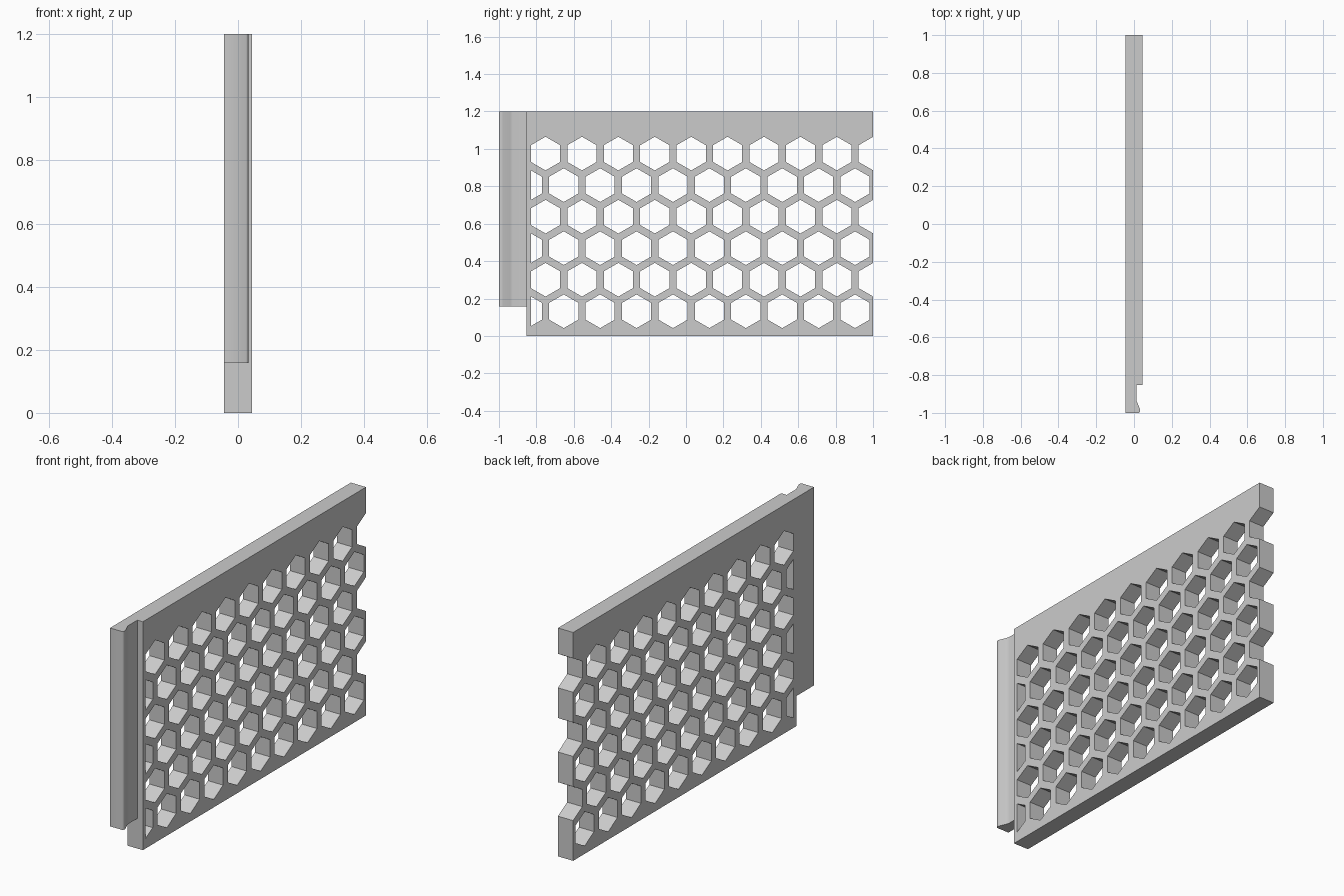
import bpy, bmesh, math

default = bpy.data.objects.get("Cube")
if default:
    bpy.data.objects.remove(default, do_unlink=True)

HALF = 0.044          # half thickness of the panel
HEIGHT = 1.2
STEP_Y = -0.853       # where the panel steps down to the lip
HOLE_R = 0.09
PITCH = 0.1947
FIRST_Y, TOP_ROW_Z = -0.751, 0.975
HOLE_LIMIT = -0.829   # holes are cut off straight here

grey = bpy.data.materials.new("light grey")
grey.use_nodes = True
grey.diffuse_color = (0.6, 0.6, 0.6, 1)
grey.node_tree.nodes["Principled BSDF"].inputs["Base Color"].default_value = (0.6, 0.6, 0.6, 1)


def prism(bm, points, offset):
    """Extrude a closed outline along an offset vector."""
    face = bm.faces.new([bm.verts.new(p) for p in points])
    moved = bmesh.ops.extrude_face_region(bm, geom=[face])["geom"]
    bmesh.ops.translate(bm, vec=offset, verts=[g for g in moved if isinstance(g, bmesh.types.BMVert)])


def make_object(bm, name):
    bmesh.ops.recalc_face_normals(bm, faces=bm.faces)
    mesh = bpy.data.meshes.new(name)
    bm.to_mesh(mesh)
    bm.free()
    obj = bpy.data.objects.new(name, mesh)
    bpy.context.collection.objects.link(obj)
    mesh.materials.append(grey)
    return obj


# Panel with snap lip, as one plan outline pulled up
outline = [(-HALF, -1), (0.026, -1), (0.031, -0.996), (0.033, -0.988), (0.031, -0.978),
           (0.015, -0.94), (0.013, -0.934), (0.012, -0.926), (0.012, STEP_Y),
           (HALF, STEP_Y), (HALF, 1), (-HALF, 1)]
bm = bmesh.new()
prism(bm, [(x, y, 0) for x, y in outline], (0, 0, HEIGHT))
panel = make_object(bm, "honeycomb_panel")

# Honeycomb holes in staggered rows
bm = bmesh.new()
for row in range(6):
    shift = -PITCH / 2 if row % 2 else 0
    cz = TOP_ROW_Z - row * PITCH * math.sqrt(3) / 2
    for col in range(10):
        cy = FIRST_Y + shift + col * PITCH
        hexagon = [(-0.1, cy + HOLE_R * math.sin(k * math.pi / 3),
                    cz + HOLE_R * math.cos(k * math.pi / 3)) for k in range(6)]
        prism(bm, hexagon, (0.2, 0, 0))
bmesh.ops.bisect_plane(bm, geom=bm.verts[:] + bm.edges[:] + bm.faces[:], dist=1e-5,
                       plane_co=(0, HOLE_LIMIT, 0), plane_no=(0, -1, 0), clear_outer=True)
bmesh.ops.holes_fill(bm, edges=[e for e in bm.edges if e.is_boundary], sides=0)

# Notch below the lip
notch = [(-0.1, -1.1, -0.1), (-0.1, STEP_Y, -0.1), (-0.1, STEP_Y, 0.158), (-0.1, -1.1, 0.158)]
prism(bm, notch, (0.2, 0, 0))
cutter = make_object(bm, "hole_cutter")
cutter.hide_render = True

# Cut, keep the result, drop the cutter
cut = panel.modifiers.new("holes", "BOOLEAN")
cut.operation = "DIFFERENCE"
cut.solver = "EXACT"
cut.object = cutter
bpy.context.view_layer.objects.active = panel
panel.select_set(True)
cutter.select_set(False)
bpy.ops.object.modifier_apply(modifier=cut.name)
bpy.data.objects.remove(cutter, do_unlink=True)
bpy.ops.object.shade_smooth_by_angle(angle=math.radians(40))
